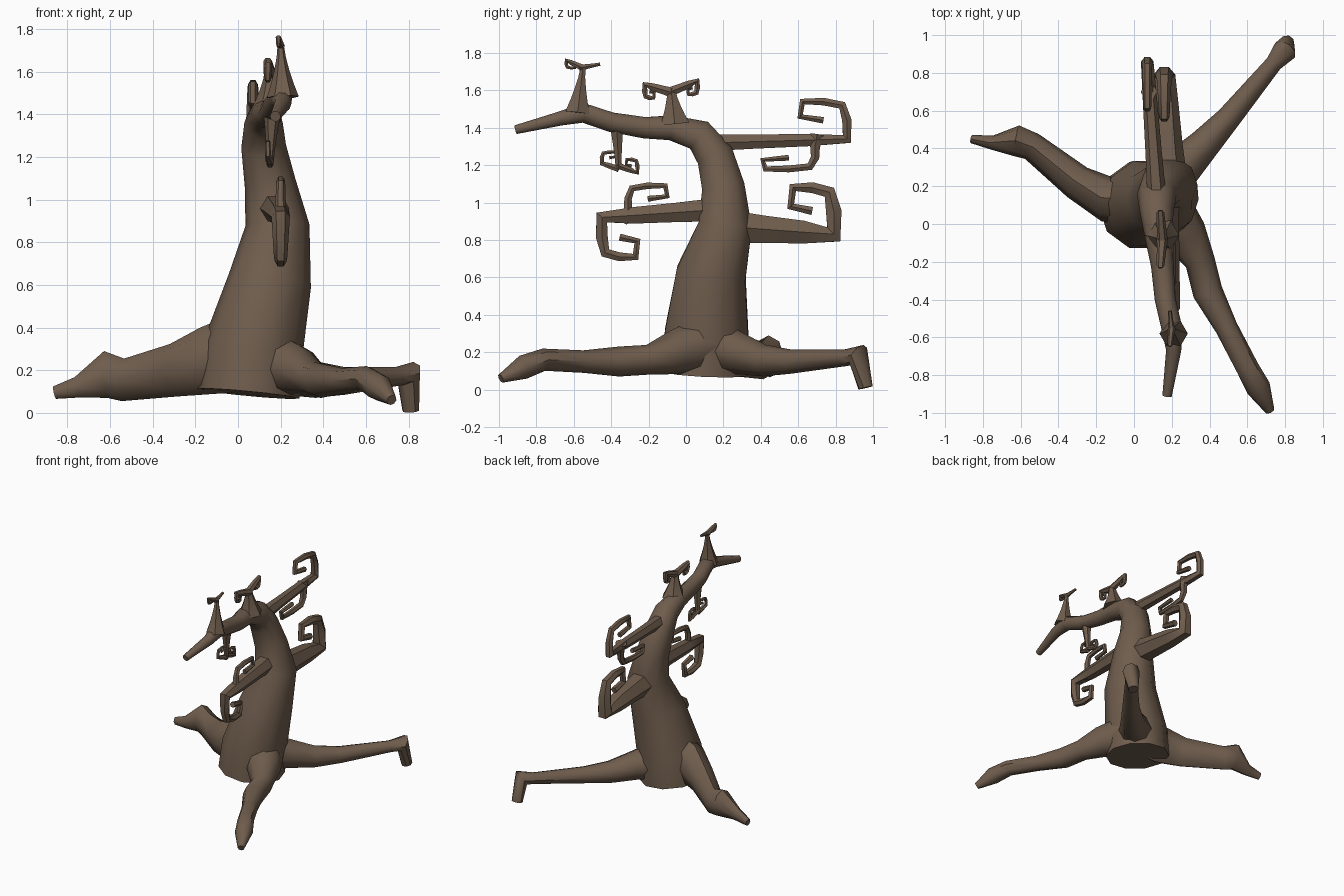
import bpy, bmesh, math
from mathutils import Vector

cube = bpy.data.objects.get("Cube")
if cube:
    bpy.data.objects.remove(cube, do_unlink=True)

bark = bpy.data.materials.new("bark_brown")
bark.use_nodes = True
colour = (0.16, 0.11, 0.075, 1)
bark.diffuse_color = colour
bark.node_tree.nodes["Principled BSDF"].inputs["Base Color"].default_value = colour

SIDEWAYS, UPWARD = Vector((1, 0, 0)), Vector((0, 0, 1))


def ring_vertices(bm, centre, tangent, reference, radius, stretch, sides):
    """Add one elliptical ring of vertices square to the tangent."""
    u = (reference - tangent * reference.dot(tangent)).normalized()
    v = tangent.cross(u) * stretch
    angles = [math.tau * k / sides for k in range(sides)]
    return [bm.verts.new(centre + (u * math.cos(a) + v * math.sin(a)) * radius)
            for a in angles]


def sweep(name, points, radii, reference=SIDEWAYS, stretch=1, sides=6):
    """Skin a closed tube with a changing radius along a path of points."""
    bm = bmesh.new()
    points = [Vector(p) for p in points]
    steps = [(b - a).normalized() for a, b in zip(points, points[1:])]
    before, after = [steps[0]] + steps, steps + [steps[-1]]
    rings = []
    for point, radius, arriving, leaving in zip(points, radii, before, after):
        tangent = (arriving + leaving).normalized()
        rings.append(ring_vertices(bm, point, tangent, reference, radius, stretch, sides))
    for low, high in zip(rings, rings[1:]):
        for k in range(sides):
            bm.faces.new((low[k - 1], low[k], high[k], high[k - 1]))
    bm.faces.new(rings[0])
    bm.faces.new(rings[-1])
    bmesh.ops.recalc_face_normals(bm, faces=bm.faces)
    mesh = bpy.data.meshes.new(name)
    bm.to_mesh(mesh)
    bm.free()
    mesh.materials.append(bark)
    obj = bpy.data.objects.new(name, mesh)
    bpy.context.collection.objects.link(obj)
    bpy.ops.object.select_all(action='DESELECT')
    obj.select_set(True)
    bpy.context.view_layer.objects.active = obj
    bpy.ops.object.shade_smooth_by_angle(angle=math.radians(45))


def limb(name, stations, **options):
    """Sweep a thick limb through (x, y, z, radius) stations."""
    sweep(name, [s[:3] for s in stations], [s[3] for s in stations], **options)


# Hook shape shared by every curl, as fractions of its width and height
HOOK = [(0, .5), (.1, .9), (.5, 1), (.95, 1), (1, .6), (.5, .5)]


def curl(name, start, elbow, width, height, thick, thin):
    """Taper a twig from its start to an elbow, then wind it into a hook."""
    start, elbow = Vector(start), Vector(elbow)
    points = [start, start.lerp(elbow, .3), start.lerp(elbow, .7), elbow]
    points += [elbow + Vector((0, width * across, height * up)) for across, up in HOOK]
    last = len(points) - 1
    radii = [thin + (thick - thin) * (1 - i / last) ** 2 for i in range(last + 1)]
    sweep(name, points, radii)


def stem(name, foot, top, thick, thin):
    """Flared stem that narrows quickly from the bough."""
    foot, top = Vector(foot), Vector(top)
    fractions = [i / 4 for i in range(5)]
    sweep(name, [foot.lerp(top, f) for f in fractions],
          [thin + (thick - thin) * (1 - f) ** 1.5 for f in fractions])


# Trunk bending forward into the main bough
limb("trunk_and_bough", [
    (.05, .1, .09, .24), (.07, .11, .3, .235), (.15, .135, .62, .195),
    (.185, .21, .88, .15), (.15, .2, 1.08, .12), (.12, .155, 1.25, .105),
    (.12, .07, 1.36, .09), (.13, -.08, 1.4, .07), (.15, -.22, 1.4, .06),
    (.165, -.4, 1.43, .055), (.2, -.55, 1.48, .055), (.21, -.67, 1.45, .04),
    (.175, -.91, 1.39, .025)], sides=10)

# Spreading roots
limb("right_root", [
    (.1, .12, .3, .2), (-.14, .13, .245, .16), (-.3, .22, .2, .125),
    (-.54, .41, .155, .1), (-.62, .44, .18, .11), (-.75, .43, .12, .05),
    (-.86, .45, .095, .03)], reference=UPWARD, stretch=.75, sides=8)
limb("front_root", [
    (.15, .1, .24, .15), (.27, -.06, .2, .12), (.35, -.2, .16, .08),
    (.39, -.36, .15, .08), (.49, -.55, .15, .06), (.6, -.76, .16, .06),
    (.66, -.87, .12, .065), (.72, -.99, .06, .025)], reference=UPWARD, sides=8)
limb("back_root", [
    (.1, .15, .23, .15), (.25, .3, .19, .11), (.37, .42, .155, .085),
    (.5, .56, .15, .065), (.74, .85, .17, .045), (.8, .92, .185, .065),
    (.81, .96, .01, .04)], reference=UPWARD, sides=8)

# Lower branches, front and back
curl("lower_front_branch", (.17, .13, .96), (.2, -.45, .92), .19, -.21, .07, .022)
curl("lower_front_upper_curl", (.19, -.34, .9), (.2, -.31, .95), .21, .14, .035, .018)
curl("lower_back_branch", (.18, .25, .87), (.16, .79, .83), -.23, .25, .1, .025)

# Upper back branch and the curl hanging from it
curl("upper_back_branch", (.12, .15, 1.32), (.07, .86, 1.34), -.25, .2, .05, .02)
curl("upper_back_lower_curl", (.08, .7, 1.36), (.09, .69, 1.3), -.28, -.12, .045, .018)

# Forked twig on the middle of the bough
stem("middle_twig_stem", (.15, -.06, 1.42), (.15, -.08, 1.61), .09, .024)
curl("middle_twig_front_curl", (.15, -.08, 1.59), (.14, -.22, 1.63), .05, -.07, .03, .012)
curl("middle_twig_back_curl", (.15, -.09, 1.59), (.14, .06, 1.65), -.05, -.07, .03, .012)

# Forked twig near the end of the bough
stem("end_twig_stem", (.21, -.58, 1.48), (.2, -.55, 1.73), .075, .014)
curl("end_twig_front_curl", (.2, -.55, 1.72), (.19, -.64, 1.76), .05, -.04, .02, .008)
stem("end_twig_back_tip", (.2, -.57, 1.72), (.19, -.46, 1.74), .02, .01)

# Forked twig hanging below the bough
stem("hanging_twig_stem", (.16, -.37, 1.4), (.15, -.36, 1.18), .04, .018)
curl("hanging_twig_front_curl", (.15, -.36, 1.18), (.14, -.45, 1.21), .08, .06, .02, .01)
curl("hanging_twig_back_curl", (.15, -.37, 1.2), (.15, -.26, 1.16), -.06, .07, .02, .011)
